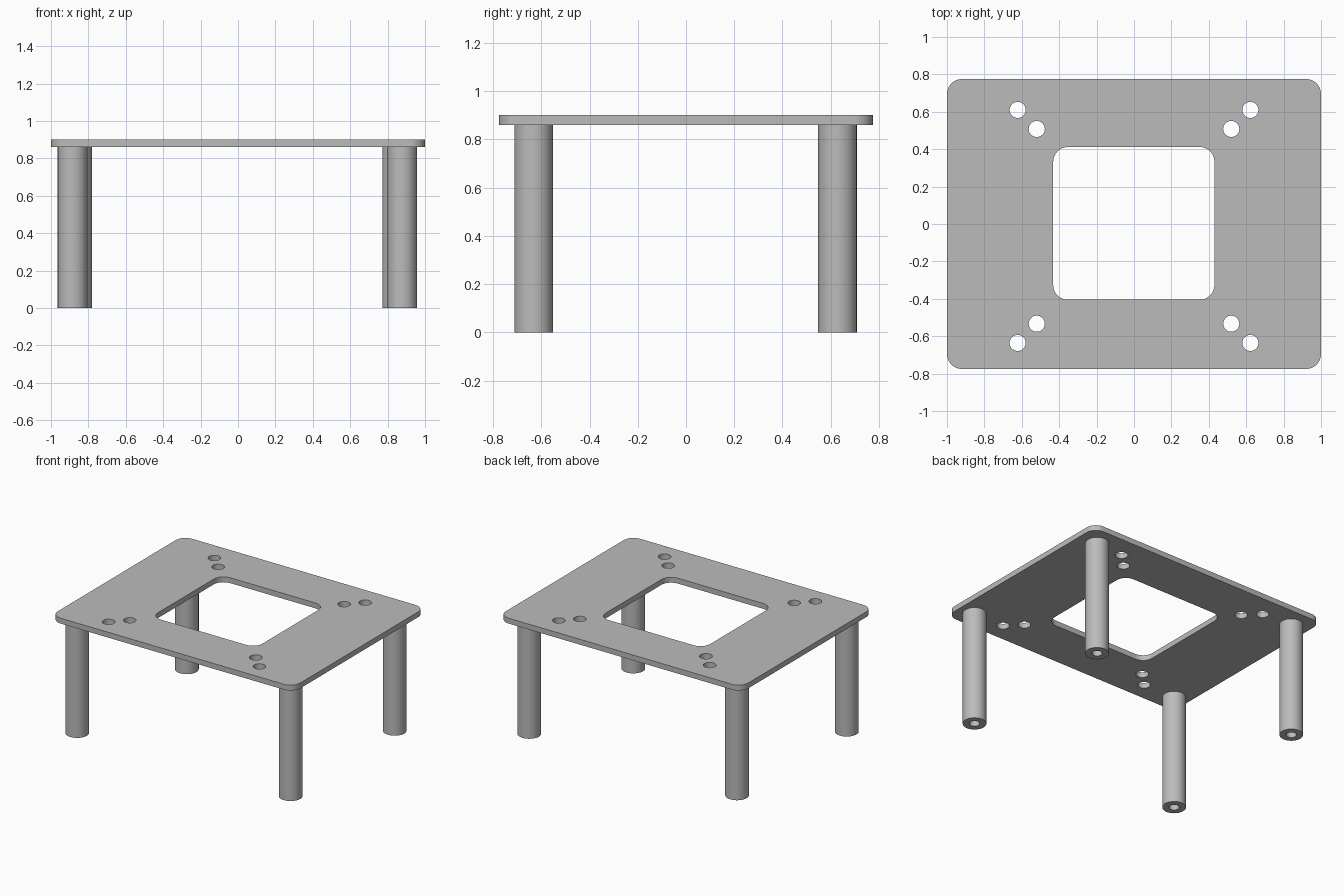
import bpy
import bmesh
from math import cos, sin, pi, radians

cube = bpy.data.objects.get("Cube")
if cube:
    bpy.data.objects.remove(cube, do_unlink=True)

grey = bpy.data.materials.new("plain grey")
grey.use_nodes = True
colour = (0.5, 0.5, 0.5, 1)
grey.diffuse_color = colour
grey.node_tree.nodes["Principled BSDF"].inputs["Base Color"].default_value = colour


def circle(x, y, r, n=48):
    return [(x + r * cos(2 * pi * i / n), y + r * sin(2 * pi * i / n)) for i in range(n)]


def rounded_rect(x0, x1, y0, y1, r, n=12):
    corners = [(x1 - r, y1 - r), (x0 + r, y1 - r), (x0 + r, y0 + r), (x1 - r, y0 + r)]
    return [(cx + r * cos(pi / 2 * (q + i / n)), cy + r * sin(pi / 2 * (q + i / n)))
            for q, (cx, cy) in enumerate(corners) for i in range(n + 1)]


def extrude_outline(name, loops, z0, z1):
    """Extrude the first loop from z0 to z1, with the other loops as holes."""
    curve = bpy.data.curves.new(name + "_outline", "CURVE")
    curve.dimensions = "2D"
    curve.fill_mode = "BOTH"
    curve.extrude = (z1 - z0) / 2
    for loop in loops:
        spline = curve.splines.new("POLY")
        spline.points.add(len(loop) - 1)
        for point, (x, y) in zip(spline.points, loop):
            point.co = (x, y, 0, 1)
        spline.use_cyclic_u = True
    helper = bpy.data.objects.new(name + "_outline", curve)
    bpy.context.collection.objects.link(helper)
    graph = bpy.context.evaluated_depsgraph_get()
    mesh = bpy.data.meshes.new_from_object(helper.evaluated_get(graph))
    bpy.data.objects.remove(helper, do_unlink=True)

    # Weld caps to walls, then sharpen the rims
    bm = bmesh.new()
    bm.from_mesh(mesh)
    bmesh.ops.remove_doubles(bm, verts=bm.verts, dist=1e-4)
    bmesh.ops.translate(bm, verts=bm.verts, vec=(0, 0, (z0 + z1) / 2))
    bmesh.ops.recalc_face_normals(bm, faces=bm.faces)
    bm.to_mesh(mesh)
    bm.free()
    mesh.name = name
    mesh.materials.clear()
    mesh.materials.append(grey)
    obj = bpy.data.objects.new(name, mesh)
    bpy.context.collection.objects.link(obj)
    bpy.ops.object.select_all(action="DESELECT")
    obj.select_set(True)
    bpy.context.view_layer.objects.active = obj
    bpy.ops.object.shade_smooth_by_angle(angle=radians(30))
    return obj


PLATE_BOTTOM, PLATE_TOP = 0.86, 0.90

# Top plate with central window and paired screw holes
plate_loops = [rounded_rect(-1, 1, -0.775, 0.775, 0.08),
               rounded_rect(-0.432, 0.43, -0.405, 0.412, 0.08)]
for side in (-1, 1):
    for x, y in ((0.52, 0.508), (0.622, 0.61), (0.52, -0.533), (0.622, -0.636)):
        plate_loops.append(circle(side * x, y, 0.043, 32))
extrude_outline("top_plate", plate_loops, PLATE_BOTTOM, PLATE_TOP)

# Hollow round legs, the front pair set slightly wider
legs = {"front_right_leg": (-0.884, -0.632), "front_left_leg": (0.877, -0.632),
        "back_right_leg": (-0.861, 0.628), "back_left_leg": (0.853, 0.628)}
for name, (x, y) in legs.items():
    extrude_outline(name, [circle(x, y, 0.08), circle(x, y, 0.035)], 0, PLATE_BOTTOM)
